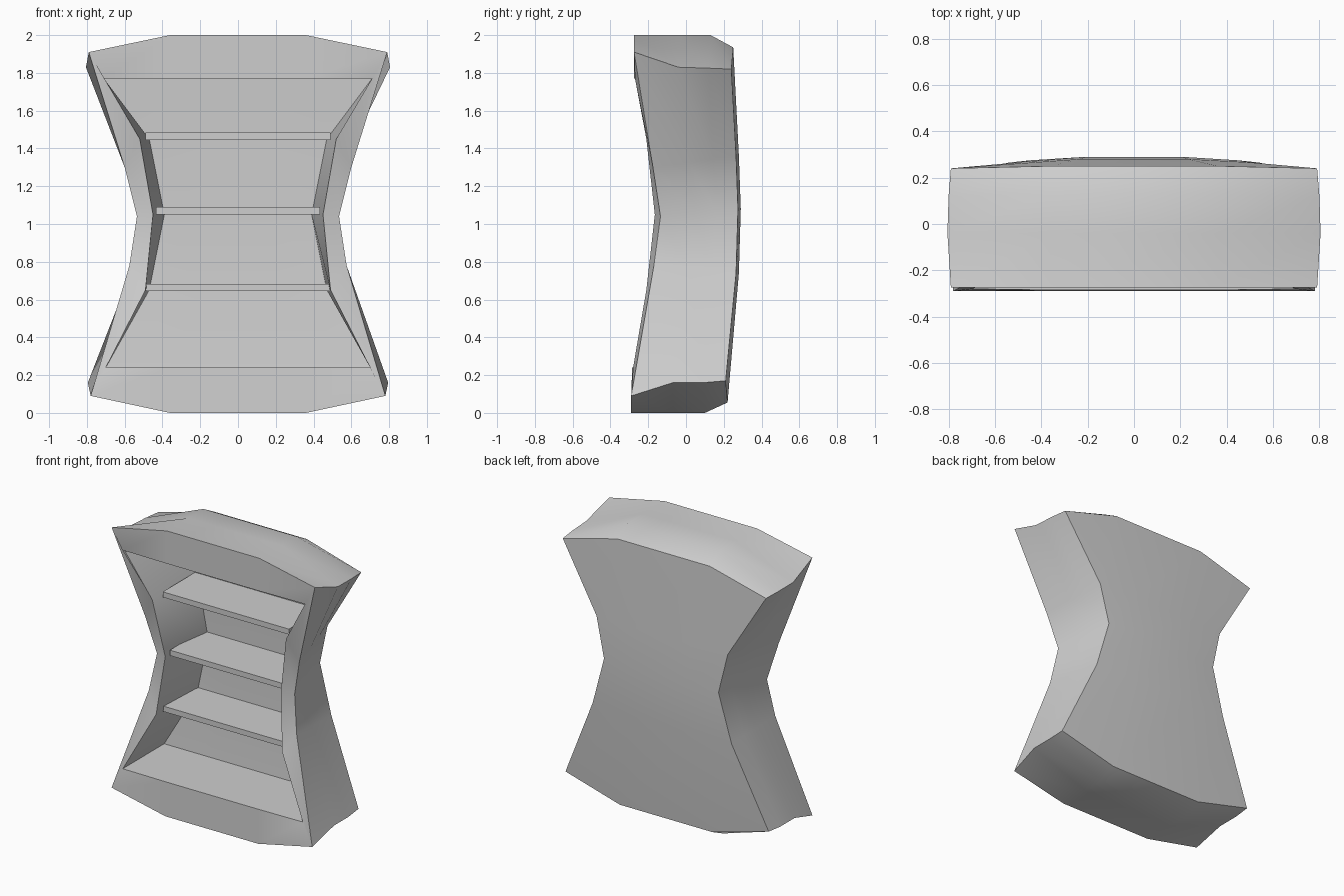
import bpy, bmesh
from mathutils import Vector

cube = bpy.data.objects.get("Cube")
if cube:
    bpy.data.objects.remove(cube, do_unlink=True)

# Single plain grey
grey = bpy.data.materials.new("light_grey")
grey.use_nodes = True
color = (0.62, 0.62, 0.62, 1)
grey.diffuse_color = color
grey.node_tree.nodes["Principled BSDF"].inputs["Base Color"].default_value = color


def finish(bm, name):
    """Turn a bmesh into a grey object, smooth with sharp edges kept."""
    bmesh.ops.recalc_face_normals(bm, faces=bm.faces)
    mesh = bpy.data.meshes.new(name)
    bm.to_mesh(mesh)
    bm.free()
    mesh.materials.append(grey)
    obj = bpy.data.objects.new(name, mesh)
    bpy.context.collection.objects.link(obj)
    bpy.ops.object.select_all(action='DESELECT')
    obj.select_set(True)
    bpy.context.view_layer.objects.active = obj
    bpy.ops.object.shade_smooth_by_angle(angle=0.5)
    return obj


# Half outlines (x, y, z): top, top corner, three waist points, bottom corner, bottom
cavity_back = [(.36, .21, 1.77), (.71, .21, 1.77), (.47, .225, 1.45), (.39, .225, 1.05),
               (.47, .22, .65), (.70, .18, .24), (.36, .18, .24)]
opening = [(.36, -.275, 1.77), (.71, -.27, 1.77), (.52, -.21, 1.45), (.45, -.165, 1.05),
           (.49, -.21, .65), (.70, -.28, .24), (.36, -.285, .24)]
front = [(.36, -.275, 2), (.79, -.275, 1.91), (.60, -.175, 1.3), (.535, -.135, 1.04),
         (.575, -.17, .78), (.78, -.29, .09), (.36, -.29, 0)]
back = [(.36, .25, 1.935), (.79, .24, 1.82), (.51, .265, 1.36), (.445, .275, 1.08),
        (.54, .265, .74), (.79, .21, .17), (.36, .22, .055)]


def between(t, top, corner, low_corner, low):
    """Outline between front and back, with its own crown and base."""
    waist = [Vector(a).lerp(Vector(b), t) for a, b in zip(front[2:5], back[2:5])]
    return [top, corner, *waist, low_corner, low]


middle = between(.43, (.36, -.04, 2), (.805, -.04, 1.83), (.795, -.07, .16), (.36, -.07, 0))
rear = between(.72, (.36, .13, 2), (.80, .12, 1.825), (.795, .09, .16), (.36, .10, 0))

# Pinched cabinet shell, lofted from the cavity round to the back
bm = bmesh.new()
rings = []
for half in (cavity_back, opening, front, middle, rear, back):
    right = [bm.verts.new(p) for p in half]
    left = [bm.verts.new((-p[0], p[1], p[2])) for p in half]
    rings.append(right + left[::-1])
for a, b in zip(rings, rings[1:]):
    n = len(a)
    for i in range(n):
        j = (i + 1) % n
        bm.faces.new((a[i], a[j], b[j], b[i]))


def cap(ring, bulge):
    """Close a ring with rows of four points, bowed outwards in the middle."""
    n = len(ring)
    rows = [[ring[-2], ring[-1], ring[0], ring[1]]]
    for i in (2, 3, 4):
        edge, other = ring[i], ring[n - 1 - i]
        inner = [bm.verts.new((s * edge.co.x * .46, edge.co.y + bulge, edge.co.z))
                 for s in (-1, 1)]
        rows.append([other, *inner, edge])
    rows.append([ring[8], ring[7], ring[6], ring[5]])
    for a, b in zip(rows, rows[1:]):
        for k in range(3):
            bm.faces.new((a[k], a[k + 1], b[k + 1], b[k]))


cap(rings[0], 0)
cap(rings[-1], .015)
finish(bm, "cabinet_shell")

# Three shelf boards
for name, half_width, z in (("upper_shelf", .49, 1.465), ("middle_shelf", .435, 1.07),
                            ("lower_shelf", .49, .663)):
    bm = bmesh.new()
    bmesh.ops.create_cube(bm, size=1)
    bmesh.ops.scale(bm, vec=(2 * half_width, .37, .038), verts=bm.verts)
    bmesh.ops.translate(bm, vec=(0, .05, z), verts=bm.verts)
    finish(bm, name)
